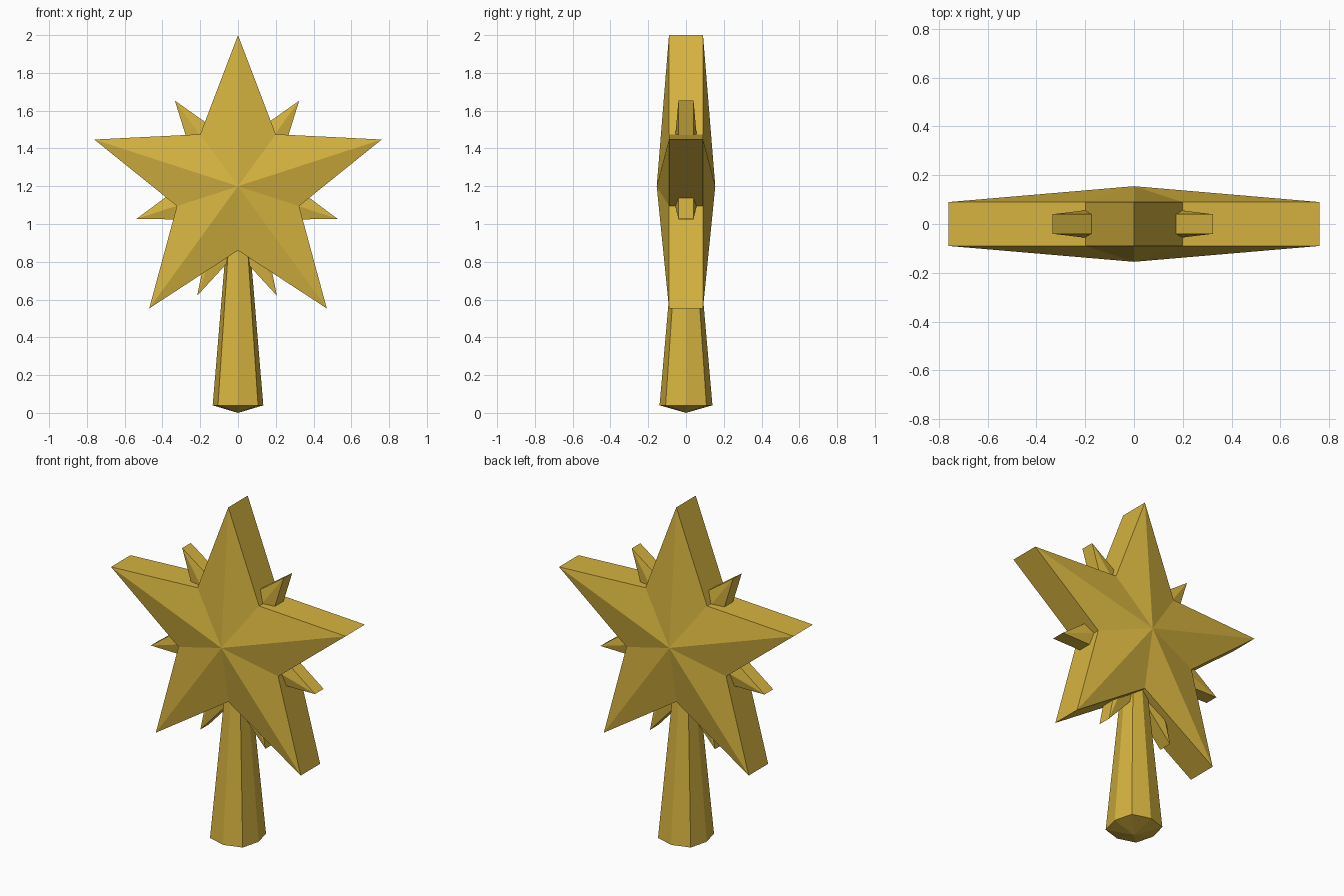
import bpy, bmesh
from math import sin, cos, radians

if "Cube" in bpy.data.objects:
    bpy.data.objects.remove(bpy.data.objects["Cube"])

gold = bpy.data.materials.new("gold")
gold.diffuse_color = (0.67, 0.45, 0.05, 1)
gold.use_nodes = True
gold.node_tree.nodes["Principled BSDF"].inputs["Base Color"].default_value = gold.diffuse_color


def finish(name, bm):
    bmesh.ops.recalc_face_normals(bm, faces=bm.faces)
    mesh = bpy.data.meshes.new(name)
    bm.to_mesh(mesh)
    bm.free()
    mesh.materials.append(gold)
    obj = bpy.data.objects.new(name, mesh)
    bpy.context.collection.objects.link(obj)
    return obj


def polar(r, deg, cx=0.0, cz=1.2):
    return cx + r * cos(radians(deg)), cz + r * sin(radians(deg))


def faceted_star(name, outline, rim, peak, cx=0.0, cz=1.2):
    """Star outline with a flat rim and a raised centre on both sides."""
    bm = bmesh.new()
    front = [bm.verts.new((x, -rim, z)) for x, z in outline]
    back = [bm.verts.new((x, rim, z)) for x, z in outline]
    front_peak = bm.verts.new((cx, -peak, cz))
    back_peak = bm.verts.new((cx, peak, cz))
    n = len(outline)
    for i in range(n):
        j = (i + 1) % n
        bm.faces.new((front[i], front[j], back[j], back[i]))
        bm.faces.new((front[j], front[i], front_peak))
        bm.faces.new((back[i], back[j], back_peak))
    return finish(name, bm)


# Large five-pointed star
large = []
for k in range(5):
    large.append(polar(0.80, 90 + 72 * k))
    large.append(polar(0.34, 126 + 72 * k))
faceted_star("large_star", large, 0.09, 0.155)

# Small six-pointed star behind, its two lower points flanking the handle
small = []
for tip, r, valley, rv in [(54, 0.56, 90, 0.22), (126, 0.56, 162, 0.22),
                           (198, 0.56, 234, 0.22), (250, 0.617, 270, 0.35),
                           (290, 0.617, 306, 0.22), (342, 0.56, 18, 0.22)]:
    small.append(polar(r, tip, -0.005))
    small.append(polar(rv, valley, -0.005))
faceted_star("small_star", small, 0.04, 0.08, -0.005)

# Tapered eight-sided handle with a shallow pointed base
section = [(0.134, 0), (0.106, 0.108), (0, 0.14), (-0.106, 0.108),
           (-0.134, 0), (-0.106, -0.108), (0, -0.14), (0.106, -0.108)]
bm = bmesh.new()
bottom = [bm.verts.new((x, y, 0.04)) for x, y in section]
top = [bm.verts.new((x * 0.4, y * 0.4, 1.0)) for x, y in section]
point = bm.verts.new((0, 0, 0))
bm.faces.new(top)
for i in range(8):
    j = (i + 1) % 8
    bm.faces.new((bottom[i], bottom[j], top[j], top[i]))
    bm.faces.new((bottom[j], bottom[i], point))
finish("handle", bm)
